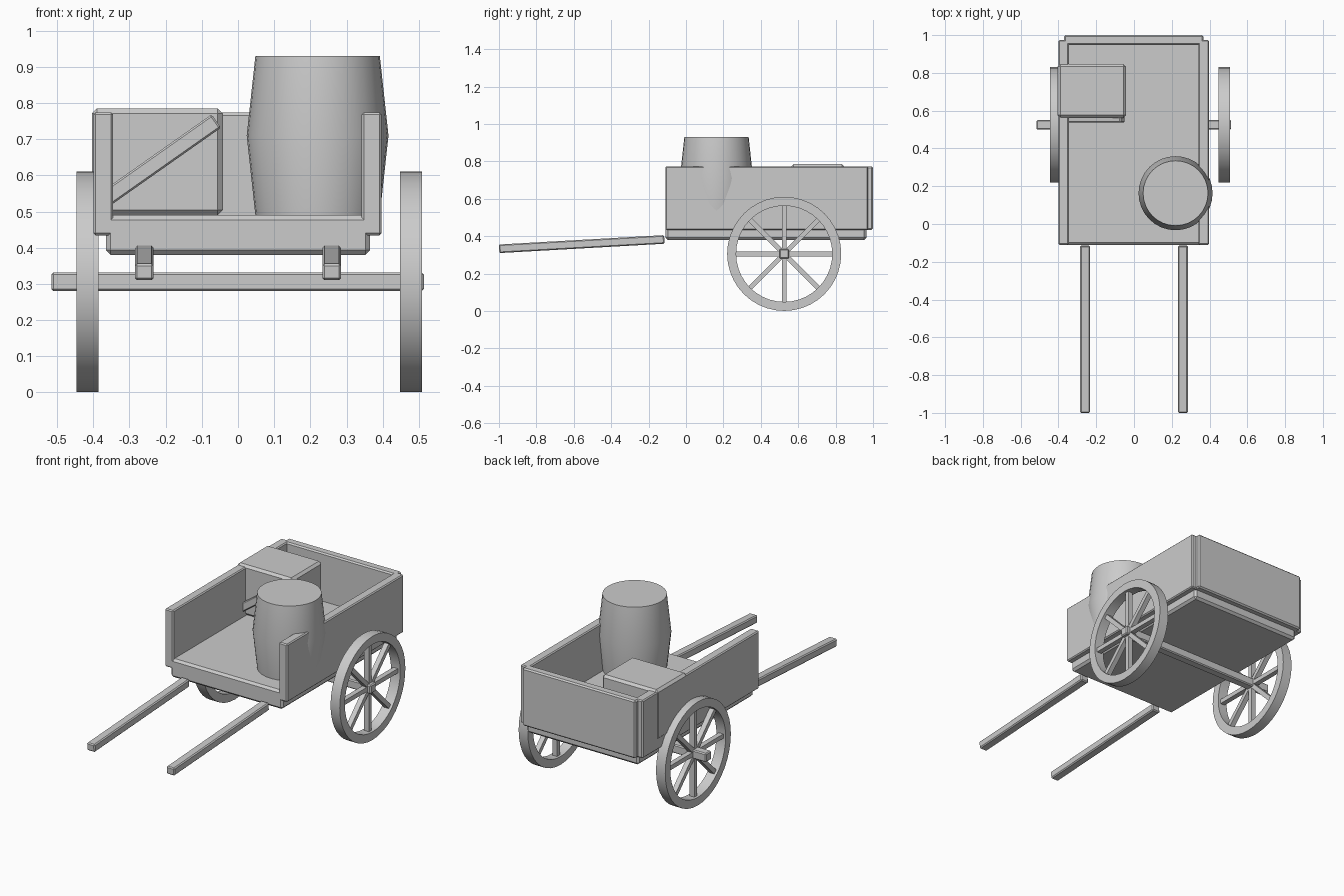
import bpy
import bmesh
from math import radians, pi, cos, sin, atan2, hypot
from mathutils import Matrix, Vector

cube = bpy.data.objects.get("Cube")
if cube:
    bpy.data.objects.remove(cube)

GREY = (0.6, 0.6, 0.6, 1)
wood = bpy.data.materials.new("plain grey")
wood.use_nodes = True
wood.diffuse_color = GREY
wood.node_tree.nodes["Principled BSDF"].inputs["Base Color"].default_value = GREY


def finish(name, bm, smooth=False):
    bmesh.ops.recalc_face_normals(bm, faces=bm.faces)
    mesh = bpy.data.meshes.new(name)
    bm.to_mesh(mesh)
    bm.free()
    mesh.materials.append(wood)
    obj = bpy.data.objects.new(name, mesh)
    bpy.context.collection.objects.link(obj)
    if smooth:
        bpy.ops.object.select_all(action='DESELECT')
        obj.select_set(True)
        bpy.context.view_layer.objects.active = obj
        bpy.ops.object.shade_smooth_by_angle(angle=radians(30))
    return obj


def add_box(bm, size, matrix):
    bmesh.ops.create_cube(bm, size=1, matrix=matrix @ Matrix.Diagonal((*size, 1)))


def box(name, low, high, bevel=0.01, turn=Matrix()):
    """Bevelled box between two corners, turned about its own centre."""
    low, high = Vector(low), Vector(high)
    bm = bmesh.new()
    add_box(bm, high - low, Matrix.Translation((low + high) / 2) @ turn)
    if bevel:
        bmesh.ops.bevel(bm, geom=bm.edges[:], offset=bevel, segments=1, affect='EDGES')
    return finish(name, bm)


def lathe(bm, profile, matrix, steps, closed=False):
    """Spin (radius, height) points about z; cap the ends unless closed."""
    rings = [[bm.verts.new(matrix @ Vector((r * cos(2 * pi * i / steps),
                                            r * sin(2 * pi * i / steps), z)))
              for i in range(steps)] for r, z in profile]
    pairs = list(zip(rings, rings[1:]))
    if closed:
        pairs.append((rings[-1], rings[0]))
    else:
        bm.faces.new(rings[0])
        bm.faces.new(rings[-1])
    for a, b in pairs:
        for i in range(steps):
            j = (i + 1) % steps
            bm.faces.new((a[i], a[j], b[j], b[i]))


# Cart body
box("floor", (-0.365, -0.11, 0.38), (0.365, 0.965, 0.49), 0.013)
box("right_side_panel", (-0.4, -0.11, 0.434), (-0.345, 0.974, 0.774), 0.006)
box("left_side_panel", (0.342, -0.11, 0.434), (0.397, 0.974, 0.774), 0.006)
box("back_panel", (-0.37, 0.947, 0.434), (0.367, 1.0, 0.774), 0.008)

# Pull shafts, sloping down toward the front
tilt = atan2(0.05, 0.885)
for name, x in (("right_shaft", -0.259), ("left_shaft", 0.259)):
    box(name, (x - 0.026, -1.0, 0.335), (x + 0.026, -0.115, 0.381), 0.006,
        Matrix.Rotation(tilt, 4, 'X'))

# Axle and spoked wheels
AXLE_Y, AXLE_Z = 0.525, 0.306
box("axle", (-0.516, AXLE_Y - 0.026, AXLE_Z - 0.026),
    (0.514, AXLE_Y + 0.026, AXLE_Z + 0.026), 0.006)
for side, x in (("right", -0.416), ("left", 0.478)):
    place = Matrix.Translation((x, AXLE_Y, AXLE_Z)) @ Matrix.Rotation(pi / 2, 4, 'Y')
    bm = bmesh.new()
    lathe(bm, [(0.257, -0.03), (0.305, -0.03), (0.305, 0.03), (0.257, 0.03)],
          place, 40, closed=True)
    finish(side + "_wheel_rim", bm, True)
    bm = bmesh.new()
    for i in range(4):
        add_box(bm, (0.57, 0.026, 0.03), place @ Matrix.Rotation(i * pi / 4, 4, 'Z'))
    finish(side + "_wheel_spokes", bm)

# Cargo: crate with a diagonal brace on its front, and a barrel
box("crate", (-0.404, 0.562, 0.49), (-0.042, 0.847, 0.785), 0.014)
rise, run = 0.225, 0.32
half = hypot(rise, run) / 2
box("crate_brace", (-0.22 - half, 0.537, 0.615), (-0.22 + half, 0.575, 0.66), 0.005,
    Matrix.Rotation(-atan2(rise, run), 4, 'Y'))

bm = bmesh.new()
lathe(bm, [(0.172, 0.49), (0.196, 0.71), (0.172, 0.93)],
      Matrix.Translation((0.22, 0.163, 0)), 32)
finish("barrel", bm, True)
